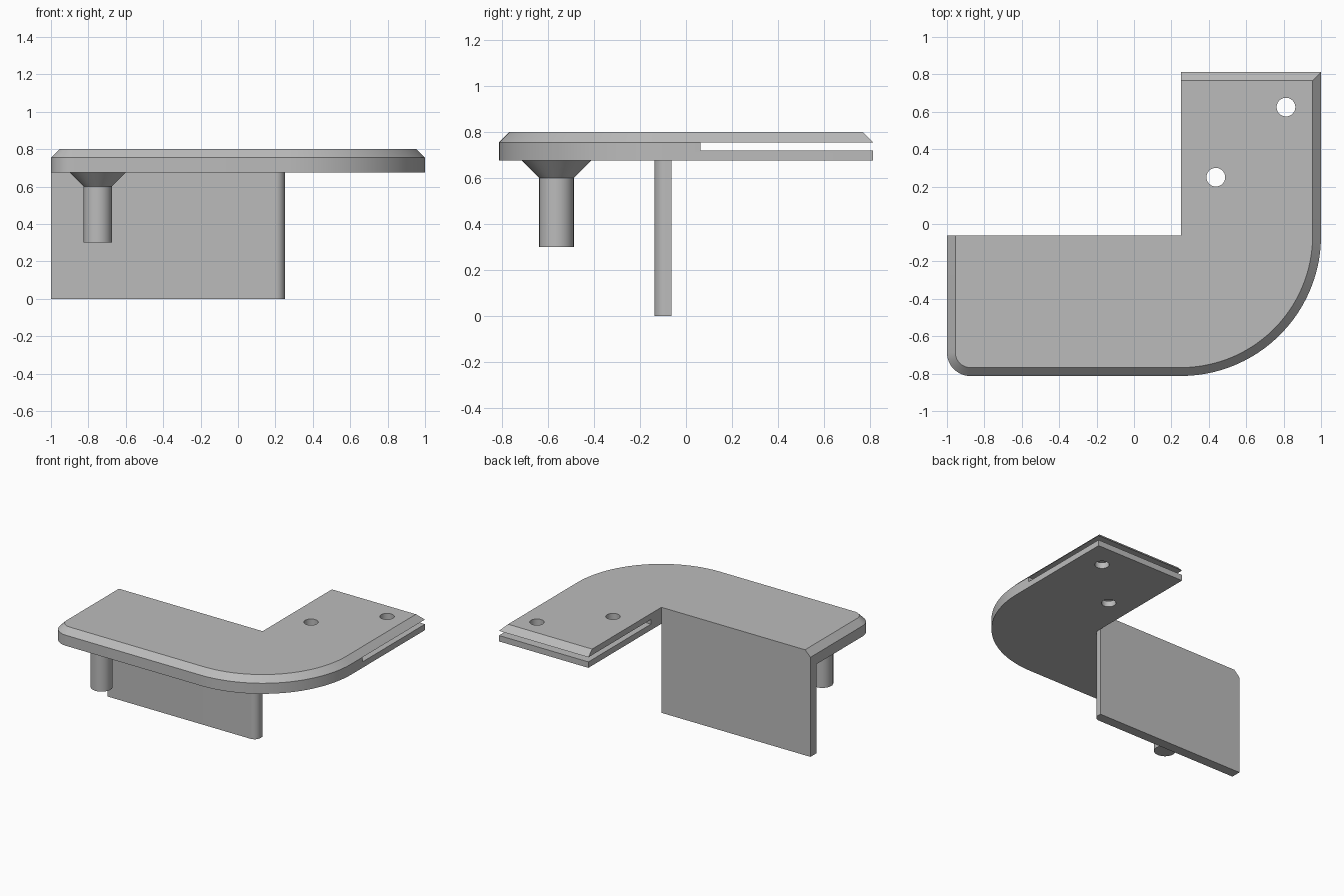
import bpy, bmesh, math
from math import cos, sin, radians

cube = bpy.data.objects.get("Cube")
if cube:
    bpy.data.objects.remove(cube)

grey = bpy.data.materials.new("plain_grey")
grey.use_nodes = True
grey.diffuse_color = (0.5, 0.5, 0.5, 1)
grey.node_tree.nodes["Principled BSDF"].inputs["Base Color"].default_value = (0.5, 0.5, 0.5, 1)

INNER_Y, INNER_X, BACK = -0.0625, 0.25, 0.8125
UNDERSIDE, SHOULDER, TOP = 0.675, 0.755, 0.8


def arc(cx, cy, r, start, end, steps):
    angles = [radians(start + (end - start) * i / steps) for i in range(steps + 1)]
    return [(cx + r * cos(a), cy + r * sin(a)) for a in angles]


def loft(name, layers):
    """Solid through a stack of (outline, height) layers with equal point counts."""
    bm = bmesh.new()
    rings = [[bm.verts.new((x, y, z)) for x, y in pts] for pts, z in layers]
    n = len(rings[0])
    for low, high in zip(rings, rings[1:]):
        for i in range(n):
            j = (i + 1) % n
            bm.faces.new((low[i], low[j], high[j], high[i]))
    bm.faces.new(rings[0][::-1])
    bm.faces.new(rings[-1])
    bmesh.ops.recalc_face_normals(bm, faces=bm.faces)
    mesh = bpy.data.meshes.new(name)
    bm.to_mesh(mesh)
    bm.free()
    mesh.materials.append(grey)
    obj = bpy.data.objects.new(name, mesh)
    bpy.context.collection.objects.link(obj)
    return obj


def activate(obj):
    bpy.ops.object.select_all(action='DESELECT')
    obj.select_set(True)
    bpy.context.view_layer.objects.active = obj


def cut(obj, cutter):
    activate(obj)
    mod = obj.modifiers.new("cut", 'BOOLEAN')
    mod.operation = 'DIFFERENCE'
    mod.solver = 'EXACT'
    mod.object = cutter
    bpy.ops.object.modifier_apply(modifier=mod.name)
    bpy.data.objects.remove(cutter)


def circle(x, y, r, steps=40):
    return arc(x, y, r, 0, 360, steps)[:-1]


def slab_outline(inset):
    return ([(-1 + inset, INNER_Y)]
            + arc(-0.875, -0.6875, 0.125 - inset, 180, 270, 12)
            + arc(INNER_X, INNER_Y, 0.75 - inset, 270, 360, 40)
            + [(1 - inset, BACK - inset), (INNER_X, BACK - inset), (INNER_X, INNER_Y)])


# L-shaped slab, bevelled along the outer top edge only
slab = loft("slab", [(slab_outline(0), UNDERSIDE), (slab_outline(0), SHOULDER),
                     (slab_outline(TOP - SHOULDER), TOP)])

# Thin slot through the back arm
slot = [(0, 0.0625), (1.2, 0.0625), (1.2, 1), (0, 1)]
cut(slab, loft("slot_cutter", [(slot, 0.72), (slot, SHOULDER)]))

# Two screw holes
for x, y in ((0.4375, 0.25), (0.8125, 0.625)):
    hole = circle(x, y, 0.05)
    cut(slab, loft("hole_cutter", [(hole, 0.6), (hole, 0.9)]))

# Hanging panel with one rounded front corner
panel_front, corner = INNER_Y - 0.075, 0.05
panel_outline = ([(-1, INNER_Y), (-1, panel_front)]
                 + arc(INNER_X - corner, panel_front + corner, corner, 270, 360, 12)
                 + [(INNER_X, INNER_Y)])
panel = loft("panel", [(panel_outline, 0), (panel_outline, UNDERSIDE)])

# Peg with a flared collar under the slab
peg = loft("peg", [(circle(-0.75, -0.5625, r), z)
                   for r, z in ((0.075, 0.3), (0.075, 0.6), (0.15, UNDERSIDE))])

for part in (slab, panel, peg):
    activate(part)
    bpy.ops.object.shade_smooth_by_angle(angle=radians(25))
